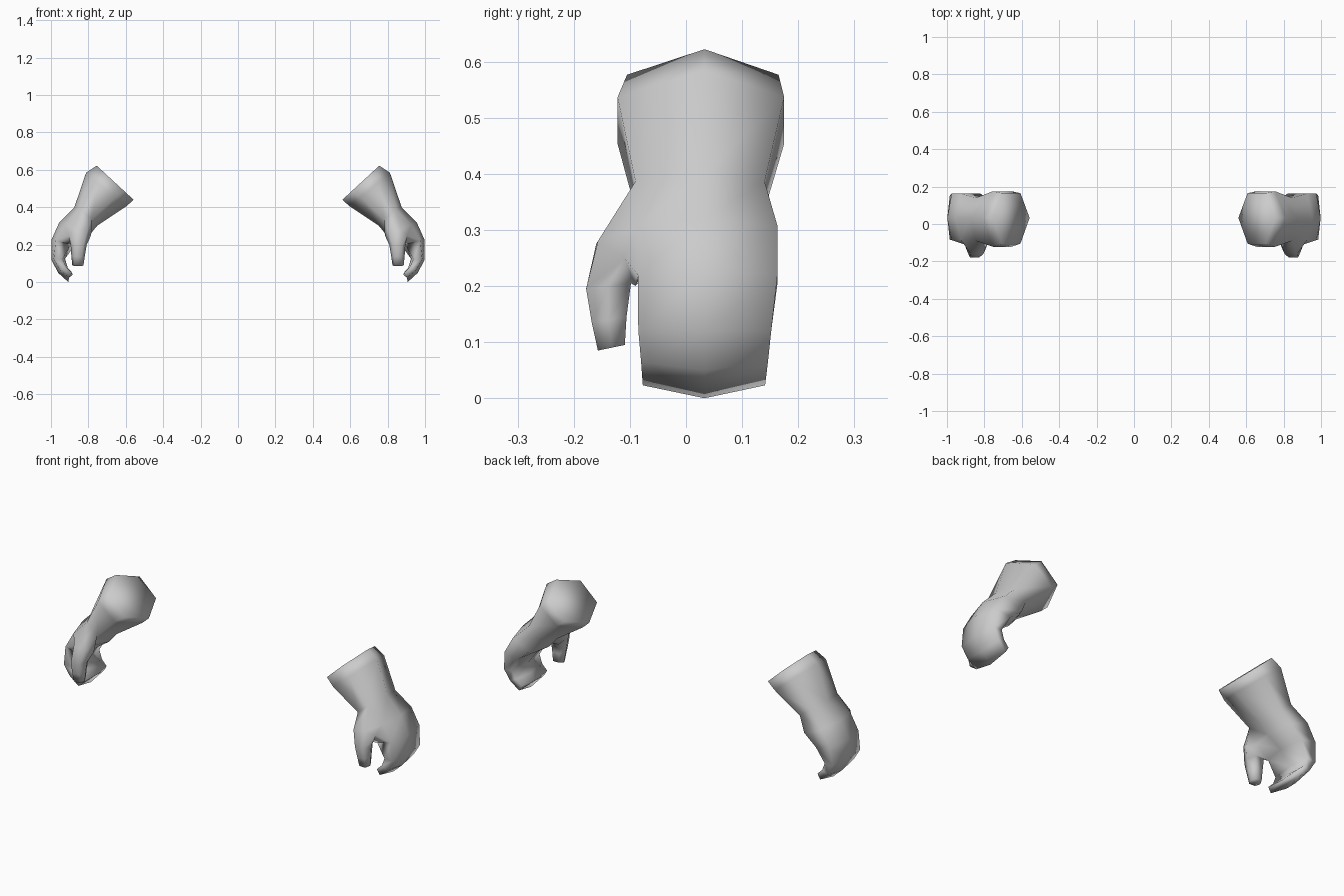
import bpy, bmesh, math

if "Cube" in bpy.data.objects:
    bpy.data.objects.remove(bpy.data.objects["Cube"])

grey = bpy.data.materials.new("soft grey")
grey.diffuse_color = (0.6, 0.6, 0.6, 1)
grey.use_nodes = True
grey.node_tree.nodes["Principled BSDF"].inputs["Base Color"].default_value = grey.diffuse_color

MID_Y = 0.033
# hand sections: outer x,z | inner x,z | front y, back y | side inset | side lift
SECTIONS = [
    ((0.755, 0.622), (0.558, 0.44), -0.105, 0.165, 0.25, 0.0),   # cuff end
    ((0.812, 0.585), (0.597, 0.405), -0.122, 0.175, 0.27, 0.0),  # cuff
    ((0.875, 0.40), (0.752, 0.302), -0.09, 0.14, 0.24, 0.01),    # wrist
    ((0.955, 0.32), (0.795, 0.25), -0.085, 0.163, 0.18, 0.0),    # knuckles
    ((0.998, 0.225), (0.87, 0.20), -0.086, 0.163, 0.18, 0.0),
    ((0.998, 0.12), (0.925, 0.125), -0.085, 0.152, 0.18, 0.0),   # fingers
    ((0.962, 0.05), (0.91, 0.075), -0.08, 0.146, 0.18, 0.01),
    ((0.907, 0.0), (0.884, 0.04), -0.077, 0.141, 0.15, 0.017),   # fingertips
]


def bridge(bm, a, b, skip=()):
    n = len(a)
    for i in range(n):
        if i not in skip:
            bm.faces.new((a[i], a[(i + 1) % n], b[(i + 1) % n], b[i]))


def section(bm, outer, inner, front, back, inset, lift):
    def point(t, y, dz=0.0):
        return bm.verts.new((outer[0] + (inner[0] - outer[0]) * t, y,
                             outer[1] + (inner[1] - outer[1]) * t + dz))
    return [point(0, MID_Y), point(inset, front, lift), point(1 - inset, front, lift),
            point(1, MID_Y), point(1 - inset, back, lift), point(inset, back, lift)]


bm = bmesh.new()

# cuff, palm and mitten fingers, leaving an opening for the thumb
rings = [section(bm, *s) for s in SECTIONS]
for k in range(len(rings) - 1):
    bridge(bm, rings[k], rings[k + 1], skip=(1,) if k in (2, 3) else ())
bm.faces.new(rings[0])
bm.faces.new(rings[-1])

# thumb grown out of the opening
w, p, q = rings[2:5]
loop = [w[2], p[2], q[2], q[1], p[1], w[1]]
root = [(0.805, -0.16, 0.275), (0.785, -0.115, 0.25), (0.825, -0.088, 0.205),
        (0.885, -0.09, 0.20), (0.905, -0.11, 0.25), (0.875, -0.157, 0.28)]
thumb = [loop, [bm.verts.new(c) for c in root]]
for cx, cy, cz, rx, ry in ((0.852, -0.138, 0.20, 0.043, 0.04),
                           (0.855, -0.137, 0.14, 0.036, 0.031),
                           (0.856, -0.133, 0.09, 0.03, 0.024)):
    thumb.append([bm.verts.new((cx + rx * sx, cy + ry * sy, cz + 0.005 * sy))
                  for sx, sy in ((-0.6, -1), (-1, 0), (-0.6, 1),
                                 (0.6, 1), (1, 0), (0.6, -1))])
for a, b in zip(thumb, thumb[1:]):
    bridge(bm, a, b)
bm.faces.new(thumb[-1])

bmesh.ops.recalc_face_normals(bm, faces=bm.faces)
for f in bm.faces:
    f.smooth = True
mesh = bpy.data.meshes.new("hands")
bm.to_mesh(mesh)
bm.free()
mesh.materials.append(grey)
hands = bpy.data.objects.new("hands", mesh)
bpy.context.collection.objects.link(hands)

# opposite hand
mirror = hands.modifiers.new("opposite hand", 'MIRROR')
mirror.use_axis[0] = True
mirror.use_mirror_merge = False
